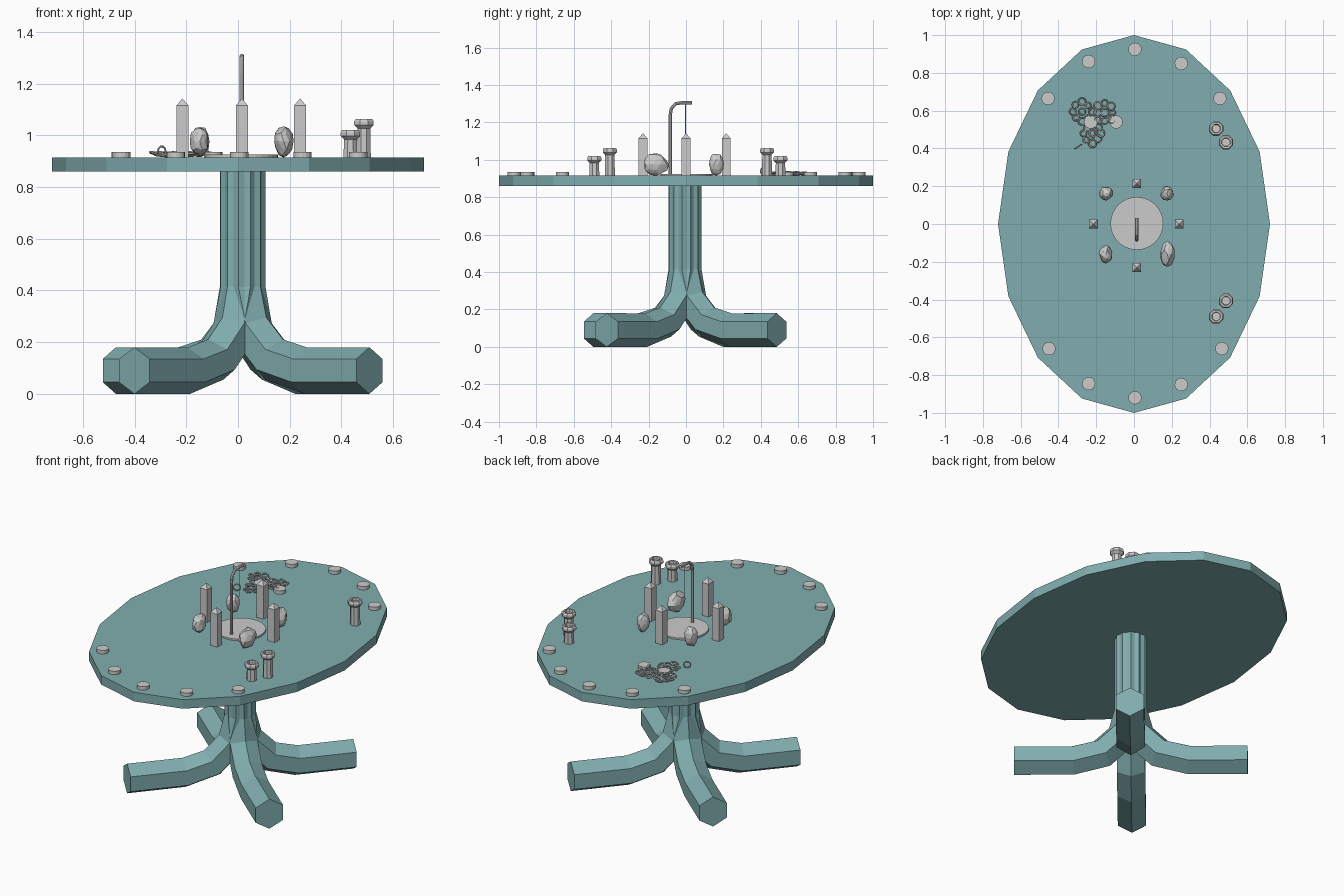
import bpy, bmesh, math, random
from mathutils import Vector, Matrix

if "Cube" in bpy.data.objects:
    bpy.data.objects.remove(bpy.data.objects["Cube"])

random.seed(4)
TOP = 0.915  # height of the table surface
teal = bpy.data.materials.new("teal")
teal.diffuse_color = (0.22, 0.42, 0.43, 1)
teal.use_nodes = True
teal.node_tree.nodes["Principled BSDF"].inputs["Base Color"].default_value = teal.diffuse_color


def finish(name, bm, mat=None):
    bmesh.ops.recalc_face_normals(bm, faces=bm.faces[:])
    me = bpy.data.meshes.new(name)
    bm.to_mesh(me)
    bm.free()
    ob = bpy.data.objects.new(name, me)
    bpy.context.collection.objects.link(ob)
    if mat:
        me.materials.append(mat)
    return ob


def skin(bm, rings):
    """Join rings of points into a capped tube."""
    vs = [[bm.verts.new(p) for p in r] for r in rings]
    n = len(vs[0])
    for a, b in zip(vs, vs[1:]):
        for i in range(n):
            bm.faces.new((a[i], a[(i + 1) % n], b[(i + 1) % n], b[i]))
    bm.faces.new(vs[0])
    bm.faces.new(vs[-1])


def lathe(name, x, y, profile, sides, turn=0.0, sx=1, sy=1, mat=None):
    bm = bmesh.new()
    ang = [turn + 2 * math.pi * i / sides for i in range(sides)]
    skin(bm, [[(x + r * sx * math.cos(a), y + r * sy * math.sin(a), z) for a in ang]
              for r, z in profile])
    return finish(name, bm, mat)


def sweep(name, path, side, radius, sides, mat=None):
    """Tube along a path lying in a plane whose normal is side."""
    pts = [Vector(p) for p in path]
    rings = []
    for i, p in enumerate(pts):
        t = (pts[min(i + 1, len(pts) - 1)] - pts[max(i - 1, 0)]).normalized()
        n = side.cross(t)
        rings.append([p + radius * (math.cos(2 * math.pi * k / sides) * n +
                                    math.sin(2 * math.pi * k / sides) * side)
                      for k in range(sides)])
    bm = bmesh.new()
    skin(bm, rings)
    return finish(name, bm, mat)


def torus(name, loc, R, r, rot, seg=10, sub=5):
    bm = bmesh.new()
    m = Matrix.Translation(loc) @ rot
    vs = []
    for i in range(seg):
        a = 2 * math.pi * i / seg
        for j in range(sub):
            b = 2 * math.pi * j / sub
            d = R + r * math.cos(b)
            vs.append(bm.verts.new(m @ Vector((d * math.cos(a), d * math.sin(a), r * math.sin(b)))))
    for i in range(seg):
        for j in range(sub):
            i2, j2 = (i + 1) % seg, (j + 1) % sub
            bm.faces.new([vs[q] for q in (i * sub + j, i2 * sub + j, i2 * sub + j2, i * sub + j2)])
    return finish(name, bm)


# Oval table top, 16 sides
lathe("table_top", 0, 0, [(1, 0.86), (1, TOP)], 16, 0, 0.72, 1.0, teal)

# Four hexagonal legs that merge into the central column
arc = [(0.32 - 0.32 * math.cos(math.radians(a)), 0.41 - 0.32 * math.sin(math.radians(a)))
       for a in (0, 30, 60, 90)]
leg_path = [(0, 0.865)] + arc + [(0.645, 0.09)]
for k in range(4):
    a = math.radians(49.5 + 90 * k)
    c, s = math.cos(a), math.sin(a)
    # keep the column vertical at the start of the arc and the foot flat at its end
    sweep(f"leg_{k + 1}", [(0.018 + r * c, -0.005 + r * s, z) for r, z in leg_path],
          Vector((-s, c, 0)), 0.09, 6, teal)

# Small round discs along both ends of the table
for i, (x, y) in enumerate([(0.005, 0.925), (-0.24, 0.86), (0.25, 0.85), (-0.455, 0.665), (0.455, 0.665),
                            (0.005, -0.92), (-0.24, -0.845), (0.25, -0.85), (-0.45, -0.66), (0.465, -0.66),
                            (-0.23, 0.54), (-0.095, 0.54)]):
    lathe(f"disc_{i + 1}", x, y, [(0.035, TOP), (0.035, TOP + 0.021)], 16)

# Centre plate
lathe("centre_plate", 0.015, 0.003, [(0.14, TOP), (0.14, TOP + 0.01)], 32)

# Pointed square posts
for i, (x, y) in enumerate([(0.015, 0.215), (-0.215, 0), (0.24, 0), (0.015, -0.23)]):
    lathe(f"pointed_post_{i + 1}", x, y, [(0.033, TOP), (0.033, 1.115), (0.001, 1.142)], 4, math.pi / 4)

# Faceted rocks
for i, (x, y, sx, sy) in enumerate([(-0.148, 0.163, 0.038, 0.038), (0.175, 0.162, 0.036, 0.042),
                                    (-0.148, -0.16, 0.038, 0.05), (0.177, -0.16, 0.038, 0.07)]):
    bm = bmesh.new()
    bmesh.ops.create_icosphere(bm, subdivisions=2, radius=1)
    for v in bm.verts:
        v.co *= random.uniform(0.88, 1.06)
        v.co = Vector((x + sx * v.co.x, y + sy * v.co.y, 0.976 + 0.06 * v.co.z))
    finish(f"rock_{i + 1}", bm)

# Hooked stand with a thin hanging line
hook = [(0.015, -0.085, TOP), (0.015, -0.085, 1.235), (0.015, -0.078, 1.275), (0.015, -0.055, 1.3),
        (0.015, -0.02, 1.306), (0.015, 0.032, 1.306)]
sweep("hooked_stand", hook, Vector((1, 0, 0)), 0.009, 8)
lathe("hanging_line", 0.015, -0.003, [(0.002, 1.12), (0.002, 1.306)], 6)

# Candle holders with flared, recessed rims
for i, (x, y, h) in enumerate([(0.435, 0.505, 1.02), (0.487, 0.433, 1.063),
                               (0.487, -0.407, 1.063), (0.435, -0.49, 1.02)]):
    lathe(f"candle_holder_{i + 1}", x, y,
          [(0.029, TOP), (0.027, h - 0.036), (0.041, h - 0.023), (0.041, h - 0.009), (0.035, h),
           (0.025, h), (0.022, h - 0.014)], 8, math.pi / 8)

# Pile of small rings in three flower-like groups
n = 0
for cx, cy in [(-0.275, 0.595), (-0.155, 0.59), (-0.22, 0.48)]:
    for k in range(9):
        a = 2 * math.pi * k / 8
        d = random.uniform(0.035, 0.055) if k < 8 else 0
        n += 1
        rot = Matrix.Rotation(random.uniform(0, 6.28), 4, 'Z') @ Matrix.Rotation(random.uniform(-0.35, 0.35), 4, 'X')
        torus(f"ring_{n}", Vector((cx + d * math.cos(a), cy + d * math.sin(a), TOP + random.uniform(0.008, 0.018))),
              random.uniform(0.014, 0.02), 0.005, rot)
torus("upright_ring", Vector((-0.295, 0.41, TOP + 0.023)), 0.019, 0.004,
      Matrix.Rotation(0.6, 4, 'Z') @ Matrix.Rotation(math.pi / 2, 4, 'X'))
